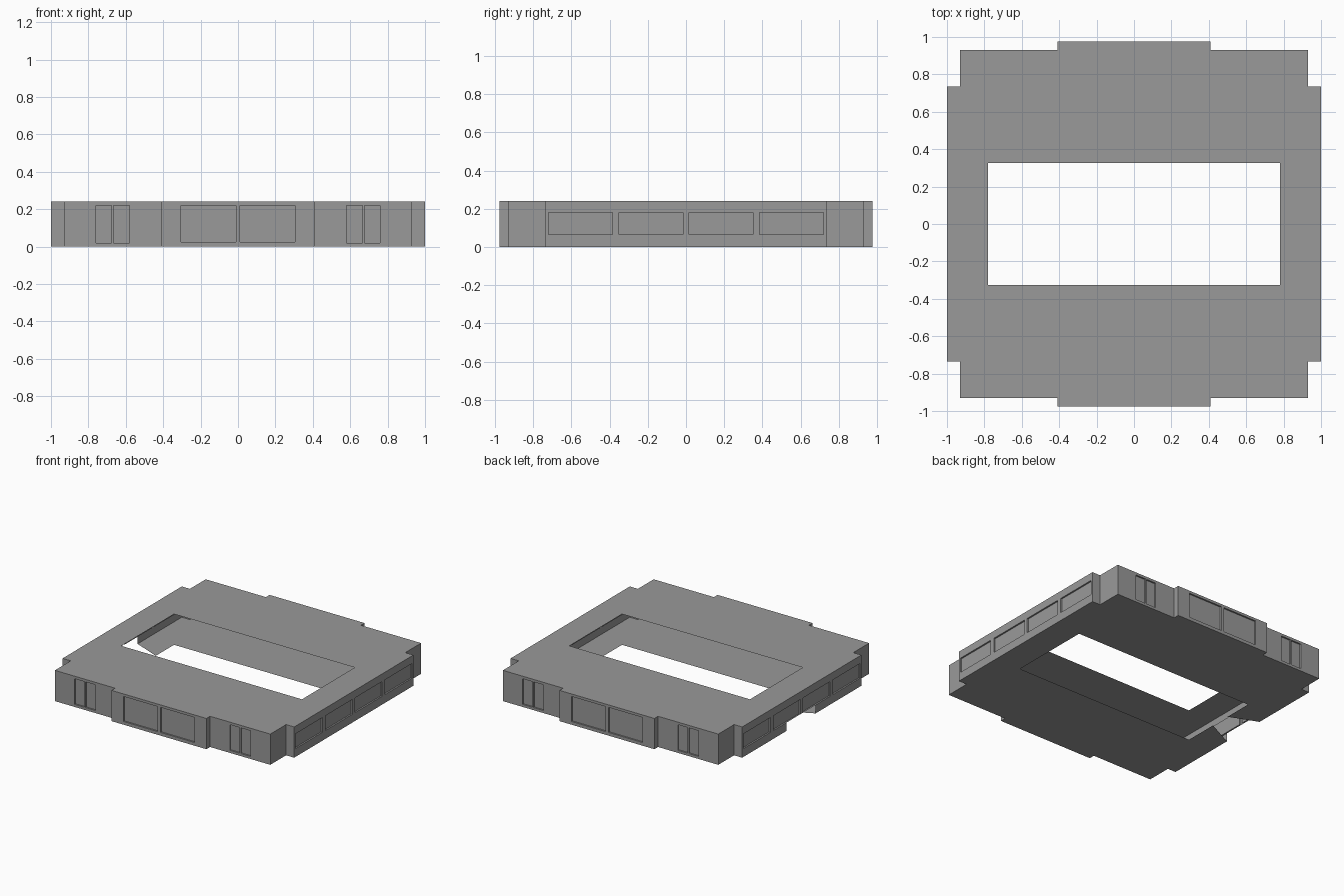
import bpy
import bmesh
from mathutils import Vector

cube = bpy.data.objects.get("Cube")
if cube:
    bpy.data.objects.remove(cube, do_unlink=True)

H = 0.24                      # storey height
DEPTH = 0.012                 # recess depth
HOLE_X, HOLE_Y = 0.78, 0.325  # central opening

grey = bpy.data.materials.new("mid grey")
grey.use_nodes = True
colour = (0.32, 0.32, 0.32, 1)
grey.diffuse_color = colour
grey.node_tree.nodes["Principled BSDF"].inputs["Base Color"].default_value = colour


def finish(bm, name):
    bmesh.ops.remove_doubles(bm, verts=bm.verts, dist=0.0005)
    mesh = bpy.data.meshes.new(name)
    bm.to_mesh(mesh)
    bm.free()
    mesh.materials.append(grey)
    obj = bpy.data.objects.new(name, mesh)
    bpy.context.collection.objects.link(obj)


def quad(bm, points):
    bm.faces.new([bm.verts.new(p) for p in points])


def wall(bm, a, b, recesses=(), z_range=(0, H), gap=None):
    """Wall from a to b with rectangular recesses, measured from its middle."""
    a, b = Vector((*a, 0)), Vector((*b, 0))
    along = (b - a).normalized()
    inward = Vector((-along.y, along.x, 0)) * DEPTH
    mid, half = (a + b) / 2, (b - a).length / 2
    cuts = {-half, half}
    for r in recesses:
        cuts.update(r)
    if gap:
        cuts.update(gap)
    cuts = sorted(cuts)
    heights = sorted({0, H, *z_range})
    for s0, s1 in zip(cuts, cuts[1:]):
        s = (s0 + s1) / 2
        for z0, z1 in zip(heights, heights[1:]):
            if gap and gap[0] < s < gap[1] and z1 <= z_range[0]:
                continue
            rim = [mid + along * u + Vector((0, 0, z))
                   for u, z in ((s0, z0), (s1, z0), (s1, z1), (s0, z1))]
            z = (z0 + z1) / 2
            sunk = any(r[0] < s < r[1] for r in recesses)
            if not (sunk and z_range[0] < z < z_range[1]):
                quad(bm, rim)
                continue
            back = [p + inward for p in rim]
            quad(bm, back)
            for i in range(4):
                # reveals are skipped where two cells of one recess meet
                u = (s0, s1)[i == 1]
                if i % 2 and any(r[0] < u < r[1] for r in recesses):
                    continue
                j = (i + 1) % 4
                quad(bm, (rim[i], rim[j], back[j], back[i]))


# Outer walls: one half of the stepped outline, then the same turned half round
BIG = [(-0.305, -0.012), (0.012, 0.305)]
SLOTS = [(-0.09, -0.005), (0.005, 0.09)]
SIDE = [(-0.72, -0.385), (-0.35, -0.015), (0.015, 0.35), (0.385, 0.72)]
GAP = (-0.19, 0.17)
half_outline = [(-0.93, -0.93), (-0.41, -0.93), (-0.41, -0.975), (0.41, -0.975),
                (0.41, -0.93), (0.93, -0.93), (0.93, -0.735), (1, -0.735),
                (1, 0.735), (0.93, 0.735), (0.93, 0.93)]
features = {0: (SLOTS, (0.02, 0.22)), 2: (BIG, (0.025, 0.22)),
            4: (SLOTS, (0.02, 0.22)), 7: (SIDE, (0.065, 0.18))}
bm = bmesh.new()
for turn in (1, -1):
    pts = [(x * turn, y * turn) for x, y in half_outline]
    for i, (a, b) in enumerate(zip(pts, pts[1:])):
        broken = GAP if turn < 0 and i == 7 else None
        wall(bm, a, b, *features.get(i, ()), gap=broken)
finish(bm, "outer_walls")


def in_plan(x, y):
    x, y = abs(x), abs(y)
    if x < HOLE_X and y < HOLE_Y:
        return False
    return (x < 0.93 and y < 0.93) or y < 0.735 or x < 0.41


def plate(name, z, up):
    """Stepped floor or roof sheet with the central opening."""
    xs = [0.41, HOLE_X, 0.93, 1]
    ys = [HOLE_Y, 0.735, 0.93, 0.975]
    xs = [-v for v in reversed(xs)] + xs
    ys = [-v for v in reversed(ys)] + ys
    bm = bmesh.new()

    def cell(corners):
        points = [(x, y, z) for x, y in corners]
        quad(bm, points if up else points[::-1])

    for x0, x1 in zip(xs, xs[1:]):
        for y0, y1 in zip(ys, ys[1:]):
            x, y = (x0 + x1) / 2, (y0 + y1) / 2
            if not in_plan(x, y):
                continue
            if not up and x < -HOLE_X and abs(y) < HOLE_Y:
                continue
            cell([(x0, y0), (x1, y0), (x1, y1), (x0, y1)])
    if not up:
        # strip beside the opening, with its flared break
        cell([(-1, -HOLE_Y), (-HOLE_X, -HOLE_Y), (-HOLE_X, -0.06), (-1, GAP[0] + 0.02)])
        cell([(-1, -GAP[0]), (-HOLE_X, 0.1), (-HOLE_X, HOLE_Y), (-1, HOLE_Y)])
    finish(bm, name)


plate("roof_sheet", H, True)
plate("floor_sheet", 0, False)
